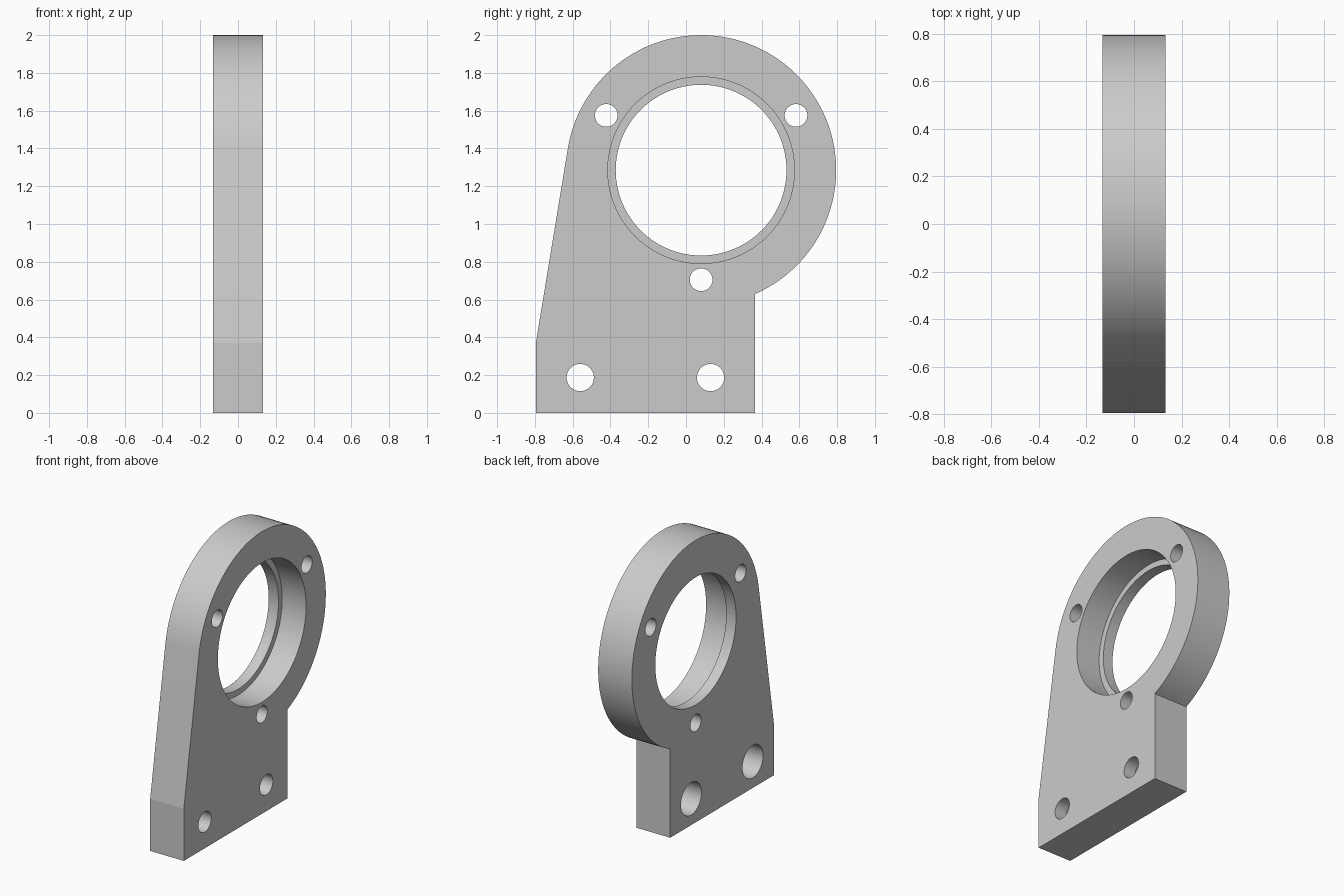
import bpy, bmesh, math
from mathutils import Matrix, Vector

cube = bpy.data.objects.get("Cube")
if cube:
    bpy.data.objects.remove(cube, do_unlink=True)

HALF = 0.132                      # half thickness of the plate
CY, CZ, R = 0.08, 1.285, 0.715    # ring centre and outer radius
FRONT, BACK = -0.795, 0.365       # foot edges
SHOULDER = 0.37                   # height where the front edge starts to slope

grey = bpy.data.materials.new("plain grey")
grey.use_nodes = True
grey.diffuse_color = (0.6, 0.6, 0.6, 1)
grey.node_tree.nodes["Principled BSDF"].inputs["Base Color"].default_value = (0.6, 0.6, 0.6, 1)


def make_object(name, bm):
    bmesh.ops.recalc_face_normals(bm, faces=bm.faces)
    mesh = bpy.data.meshes.new(name)
    bm.to_mesh(mesh)
    bm.free()
    mesh.materials.append(grey)
    obj = bpy.data.objects.new(name, mesh)
    bpy.context.collection.objects.link(obj)
    return obj


# Plate outline: square foot, round ring, sloped edge tangent to the ring
dy, dz = FRONT - CY, SHOULDER - CZ
end = math.atan2(dz, dy) % math.tau - math.acos(R / math.hypot(dy, dz))
start = -math.acos((BACK - CY) / R)
outline = [(FRONT, SHOULDER), (FRONT, 0), (BACK, 0)]
STEPS = 80
for i in range(STEPS + 1):
    a = start + (end - start) * i / STEPS
    outline.append((CY + R * math.cos(a), CZ + R * math.sin(a)))

bm = bmesh.new()
face = bm.faces.new([bm.verts.new((-HALF, y, z)) for y, z in outline])
side = bmesh.ops.extrude_face_region(bm, geom=[face])
moved = [v for v in side["geom"] if isinstance(v, bmesh.types.BMVert)]
bmesh.ops.translate(bm, verts=moved, vec=Vector((2 * HALF, 0, 0)))
plate = make_object("bearing_plate", bm)


def drill(name, y, z, radius, x0=-0.3, x1=0.3, segments=64):
    """Cut a round hole along x from x0 to x1."""
    bm = bmesh.new()
    place = Matrix.Translation(((x0 + x1) / 2, y, z)) @ Matrix.Rotation(math.pi / 2, 4, 'Y')
    bmesh.ops.create_cone(bm, cap_ends=True, segments=segments, radius1=radius,
                          radius2=radius, depth=x1 - x0, matrix=place)
    cutter = make_object(name, bm)
    cutter.hide_render = True
    mod = plate.modifiers.new(name, 'BOOLEAN')
    mod.operation = 'DIFFERENCE'
    mod.solver = 'EXACT'
    mod.object = cutter
    bpy.ops.object.modifier_apply(modifier=name)
    bpy.data.objects.remove(cutter, do_unlink=True)


bpy.ops.object.select_all(action='DESELECT')
plate.select_set(True)
bpy.context.view_layer.objects.active = plate

# Main bore with a thin retaining lip on the left-hand... -x face
drill("bore", CY, CZ, 0.452, segments=120)
drill("bearing_seat", CY, CZ, 0.494, x0=-HALF + 0.077, segments=120)

# Three screw holes around the bore
for deg in (30, 150, 270):
    a = math.radians(deg)
    drill("screw_hole", CY + 0.58 * math.cos(a), CZ + 0.58 * math.sin(a), 0.06)

# Two foot bolt holes, counterbored from the -x face
for y in (-0.56, 0.13):
    drill("bolt_hole", y, 0.187, 0.072)
    drill("bolt_counterbore", y, 0.187, 0.115, x1=HALF - 0.09)

bpy.ops.object.shade_smooth_by_angle(angle=math.radians(7))
